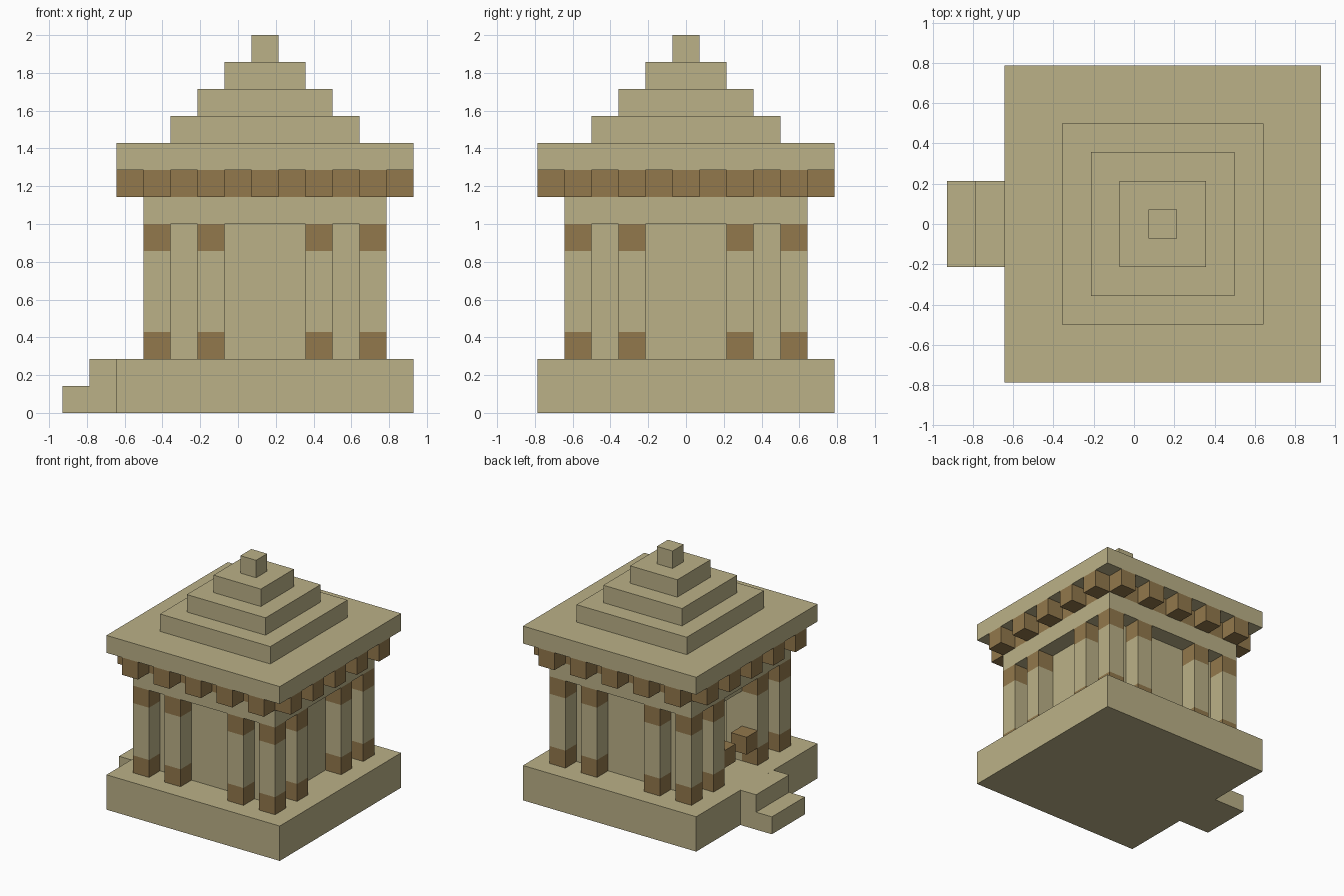
import bpy
import bmesh

U = 1 / 7          # one block
CX = 1.0           # the building sits one block off centre, making room for the steps

start_cube = bpy.data.objects.get("Cube")
if start_cube:
    bpy.data.objects.remove(start_cube, do_unlink=True)


def make_material(name, rgb):
    mat = bpy.data.materials.new(name)
    mat.use_nodes = True
    color = (*rgb, 1)
    mat.diffuse_color = color
    mat.node_tree.nodes["Principled BSDF"].inputs["Base Color"].default_value = color
    return mat


STONE = make_material("sandstone", (0.497, 0.440, 0.242))
WOOD = make_material("brown wood", (0.287, 0.188, 0.072))


def blocks(name, mat, boxes):
    """One object from boxes (x0, x1, y0, y1, z0, z1), measured in blocks."""
    bm = bmesh.new()
    for x0, x1, y0, y1, z0, z1 in boxes:
        verts = bmesh.ops.create_cube(bm, size=1)["verts"]
        for v in verts:
            v.co.x = (CX + (x1 if v.co.x > 0 else x0)) * U
            v.co.y = (y1 if v.co.y > 0 else y0) * U
            v.co.z = (z1 if v.co.z > 0 else z0) * U
    mesh = bpy.data.meshes.new(name)
    bm.to_mesh(mesh)
    bm.free()
    mesh.materials.append(mat)
    obj = bpy.data.objects.new(name, mesh)
    bpy.context.collection.objects.link(obj)
    return obj


def slab(half, z0, z1):
    return (-half, half, -half, half, z0, z1)


def post(x, y, z0, z1):
    return (x - 0.5, x + 0.5, y - 0.5, y + 0.5, z0, z1)


# Platform and entrance steps
blocks("platform", STONE, [slab(5.5, 0, 2)])
blocks("upper_step", STONE, [(-6.5, -5.5, -1.5, 1.5, 0, 2)])
blocks("lower_step", STONE, [(-7.5, -6.5, -1.5, 1.5, 0, 1)])

# Chamber walls with a doorway facing the steps
blocks("chamber_walls", STONE, [
    (2.5, 3.5, -3.5, 3.5, 2, 7),
    (-3.5, 2.5, 2.5, 3.5, 2, 7),
    (-3.5, 2.5, -3.5, -2.5, 2, 7),
    (-3.5, -2.5, 1.5, 2.5, 2, 7),
    (-3.5, -2.5, -2.5, -1.5, 2, 7),
    (-3.5, -2.5, -1.5, 1.5, 6, 7),
])

# Columns around the chamber: wooden foot, stone shaft, wooden head
ring = [-4, -2, 2, 4]
spots = [(x, y) for x in ring for y in ring if 4 in (abs(x), abs(y))]
blocks("column_feet", WOOD, [post(x, y, 2, 3) for x, y in spots])
blocks("column_shafts", STONE, [post(x, y, 3, 6) for x, y in spots])
blocks("column_heads", WOOD, [post(x, y, 6, 7) for x, y in spots])

# Wooden blocks on the columns beside the doorway
blocks("door_blocks", WOOD, [post(-4, y, 3, 4) for y in (-1, 1)])

# Stone beam, wooden frieze and the brackets under the eaves
blocks("beam", STONE, [slab(4.5, 7, 8)])
blocks("frieze", WOOD, [slab(4.5, 8, 9)])
brackets = []
for a in range(-4, 5, 2):
    for side in (-5, 5):
        brackets += [post(a, side, 8, 9), post(side, a, 8, 9)]
blocks("eave_brackets", WOOD, brackets)

# Stepped roof
for i, half in enumerate((5.5, 3.5, 2.5, 1.5, 0.5)):
    blocks(f"roof_tier_{i + 1}", STONE, [slab(half, 9 + i, 10 + i)])
